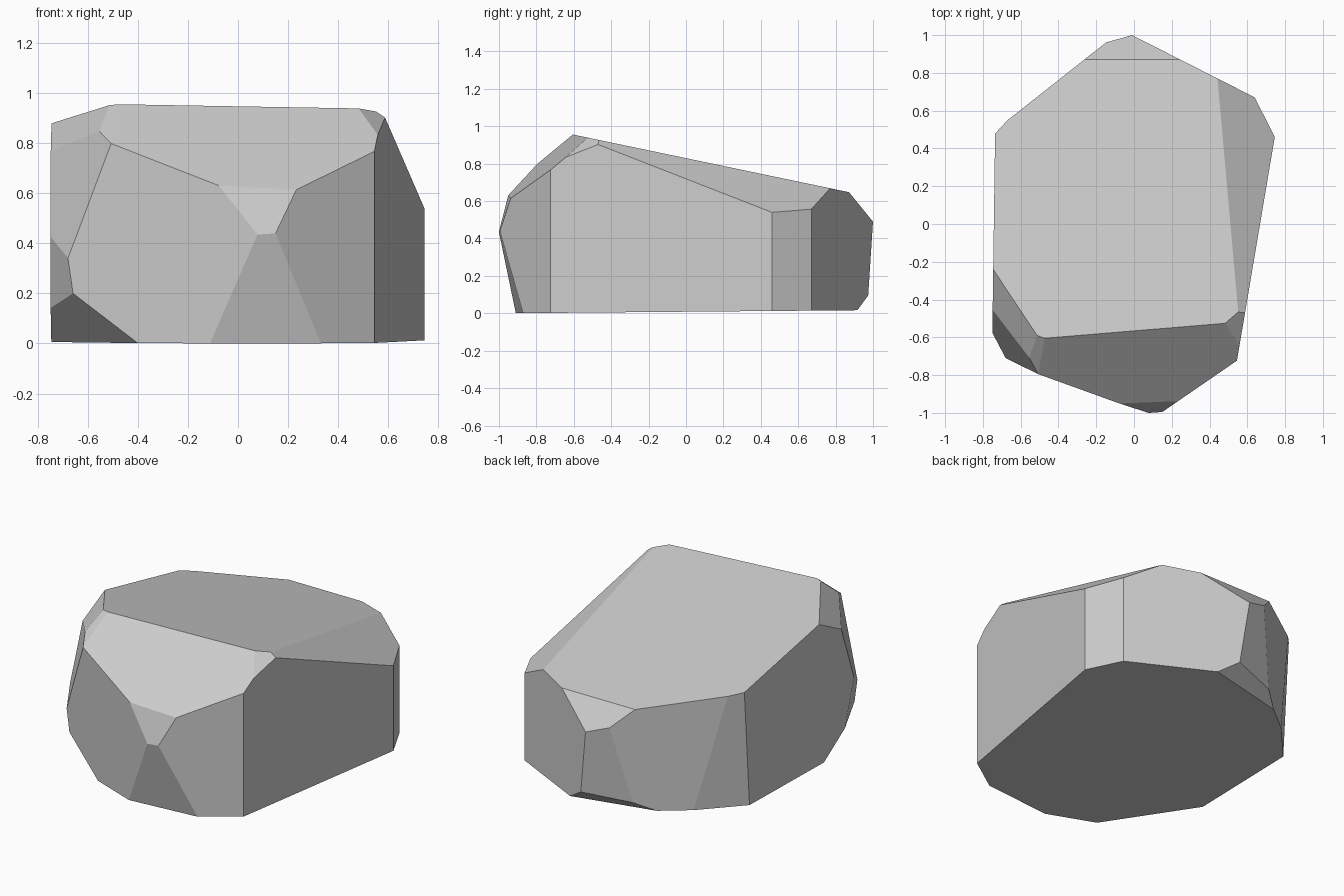
import bpy
import bmesh
from math import radians, sin, cos
from mathutils import Vector

default_cube = bpy.data.objects.get("Cube")
if default_cube:
    bpy.data.objects.remove(default_cube, do_unlink=True)

# Stone colour
stone = bpy.data.materials.new("stone_grey")
stone.use_nodes = True
grey = (0.6, 0.6, 0.6, 1.0)
stone.diffuse_color = grey
for node in stone.node_tree.nodes:
    if node.type == 'BSDF_PRINCIPLED':
        node.inputs["Base Color"].default_value = grey
        node.inputs["Roughness"].default_value = 0.9

# Each chiselled facet: heading and tilt in degrees, distance from the origin
facets = {
    "sloping top":             dict(heading=90, tilt=78.2, distance=0.812),
    "underside":               dict(heading=90, tilt=-89.5, distance=-0.0085),
    "front brow":              dict(heading=-84.1, tilt=49.8, distance=1.087),
    "front nose":              dict(heading=-86.8, tilt=16.7, distance=1.086),
    "front chin":              dict(heading=-84.9, tilt=-13.8, distance=0.8705),
    "front wall, right half":  dict(heading=-110.7, tilt=-2.3, distance=0.89),
    "front wall, left half":   dict(heading=-55.5, tilt=0, distance=0.905),
    "left wall":               dict(heading=-9.6, tilt=0, distance=0.658),
    "left shoulder":           dict(heading=21.1, tilt=53, distance=0.949),
    "left brow chip":          dict(heading=-39.4, tilt=51.7, distance=1.175),
    "left rear corner":        dict(heading=26.6, tilt=0, distance=0.872),
    "rear wall, left half":    dict(heading=63.1, tilt=0, distance=0.887),
    "rear wall, middle":       dict(heading=107.5, tilt=-5.7, distance=0.903),
    "rear wall, right half":   dict(heading=128.3, tilt=0, distance=0.846),
    "rear top chamfer":        dict(heading=90, tilt=39.1, distance=1.085),
    "rear foot chamfer":       dict(heading=103.1, tilt=-46.5, distance=0.578),
    "right rear corner":       dict(heading=137.8, tilt=-2.6, distance=0.832),
    "right wall":              dict(heading=179.2, tilt=0, distance=0.742),
    "right shoulder":          dict(heading=-154.8, tilt=40.3, distance=1.1615),
    "right brow chip":         dict(heading=-115, tilt=50, distance=1.213),
    "right cheek":             dict(heading=-145.5, tilt=11.6, distance=1.011),
    "right jaw":               dict(heading=-156.4, tilt=-7.2, distance=0.857),
    "right foot chamfer":      dict(heading=-146.4, tilt=-39.9, distance=0.595),
}


def chisel(bm, heading, tilt, distance):
    """Slice off everything beyond one plane and cap the cut."""
    h, t = radians(heading), radians(tilt)
    normal = Vector((cos(t) * cos(h), cos(t) * sin(h), sin(t)))
    cut = bmesh.ops.bisect_plane(
        bm, geom=bm.verts[:] + bm.edges[:] + bm.faces[:],
        plane_co=normal * distance, plane_no=normal,
        dist=0.00001, clear_outer=True)
    rim = [e for e in cut["geom_cut"]
           if isinstance(e, bmesh.types.BMEdge) and e.is_boundary]
    if rim:
        bmesh.ops.edgeloop_fill(bm, edges=rim)


# Boulder: a block with every facet cut away in turn
bm = bmesh.new()
bmesh.ops.create_cube(bm, size=4)
for facet in facets.values():
    chisel(bm, **facet)
bmesh.ops.recalc_face_normals(bm, faces=bm.faces[:])

mesh = bpy.data.meshes.new("boulder")
bm.to_mesh(mesh)
bm.free()
mesh.materials.append(stone)
boulder = bpy.data.objects.new("boulder", mesh)
bpy.context.scene.collection.objects.link(boulder)
